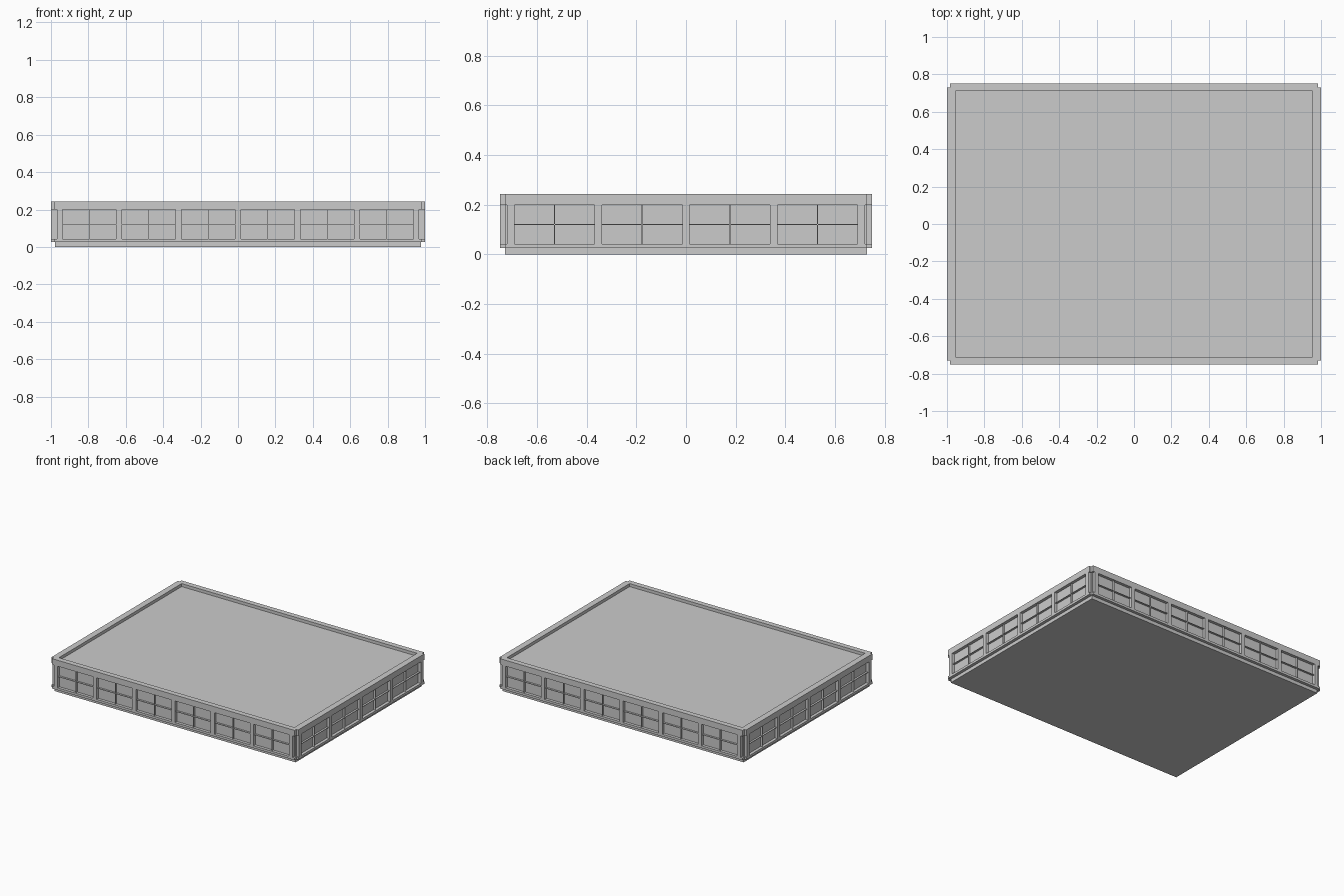
import bpy, bmesh

if "Cube" in bpy.data.objects:
    bpy.data.objects.remove(bpy.data.objects["Cube"])

HX, HY = 1.0, 0.75            # outer half sizes
CX, CY = 0.978, 0.729         # recessed core half sizes
Z_BAND, Z_SILL, Z_HEAD, Z_TOP = 0.025, 0.042, 0.2, 0.244


def finish(name, bm):
    bmesh.ops.remove_doubles(bm, verts=bm.verts, dist=1e-5)
    bmesh.ops.recalc_face_normals(bm, faces=bm.faces)
    me = bpy.data.meshes.new(name)
    bm.to_mesh(me)
    bm.free()
    ob = bpy.data.objects.new(name, me)
    bpy.context.collection.objects.link(ob)
    return ob


def add_box(bm, x0, x1, y0, y1, z0, z1):
    vs = bmesh.ops.create_cube(bm, size=1)["verts"]
    for v in vs:
        v.co.x = x1 if v.co.x > 0 else x0
        v.co.y = y1 if v.co.y > 0 else y0
        v.co.z = z1 if v.co.z > 0 else z0


def notched_ring(name, ix, iy, z0, z1):
    """Rectangular ring whose outer corners are notched."""
    nx, ny = 0.984, 0.73
    outer, inner = [], []
    for sx, sy in ((1, 1), (-1, 1), (-1, -1), (1, -1)):
        pts = [(HX, ny), (nx, ny), (nx, HY)]
        if sx * sy < 0:
            pts.reverse()
        outer += [(sx * x, sy * y) for x, y in pts]
        inner += [(sx * ix, sy * iy)] * 3
    bm = bmesh.new()
    loops = [[bm.verts.new((x, y, z)) for x, y in pts]
             for pts, z in ((outer, z0), (outer, z1), (inner, z1), (inner, z0))]
    n = len(outer)
    for a, b in zip(loops, loops[1:] + loops[:1]):
        for i in range(n):
            j = (i + 1) % n
            bm.faces.new((a[i], a[j], b[j], b[i]))
    bmesh.ops.remove_doubles(bm, verts=bm.verts, dist=1e-5)
    bmesh.ops.dissolve_degenerate(bm, edges=bm.edges, dist=1e-5)
    return finish(name, bm)


# Core: plinth, recessed window walls and roof deck
bm = bmesh.new()
add_box(bm, -CX, CX, -CY, CY, 0, 0.222)
finish("core_walls_and_roof", bm)

# Sill band and parapet
notched_ring("sill_band", CX - 0.01, CY - 0.01, Z_BAND, Z_SILL)
notched_ring("parapet", 0.955, 0.711, Z_HEAD, Z_TOP)


def facade(name, count, pitch, core, face, along_x):
    """Pilasters and window bars on one pair of opposite walls."""
    piers, bars = bmesh.new(), bmesh.new()

    def put(bm, a0, a1, d0, d1, z0, z1):
        for s in (-1, 1):
            lo, hi = sorted((s * d0, s * d1))
            if along_x:
                add_box(bm, a0, a1, lo, hi, z0, z1)
            else:
                add_box(bm, lo, hi, a0, a1, z0, z1)

    half = count * pitch / 2
    for i in range(count + 1):
        c = -half + i * pitch
        put(piers, c - 0.015, c + 0.015, core - 0.005, face, Z_SILL, Z_HEAD)
    zm = (Z_SILL + Z_HEAD) / 2
    for i in range(count):
        c = -half + (i + 0.5) * pitch
        w = pitch / 2 - 0.015
        put(bars, c - 0.002, c + 0.002, core - 0.003, core + 0.014, Z_SILL, Z_HEAD)
        put(bars, c - w, c + w, core - 0.003, core + 0.014, zm - 0.002, zm + 0.002)
    finish(name + "_pilasters", piers)
    finish(name + "_window_bars", bars)


facade("front_back", 6, 0.318, CY, HY, True)
facade("sides", 4, 0.353, CX, HX, False)
